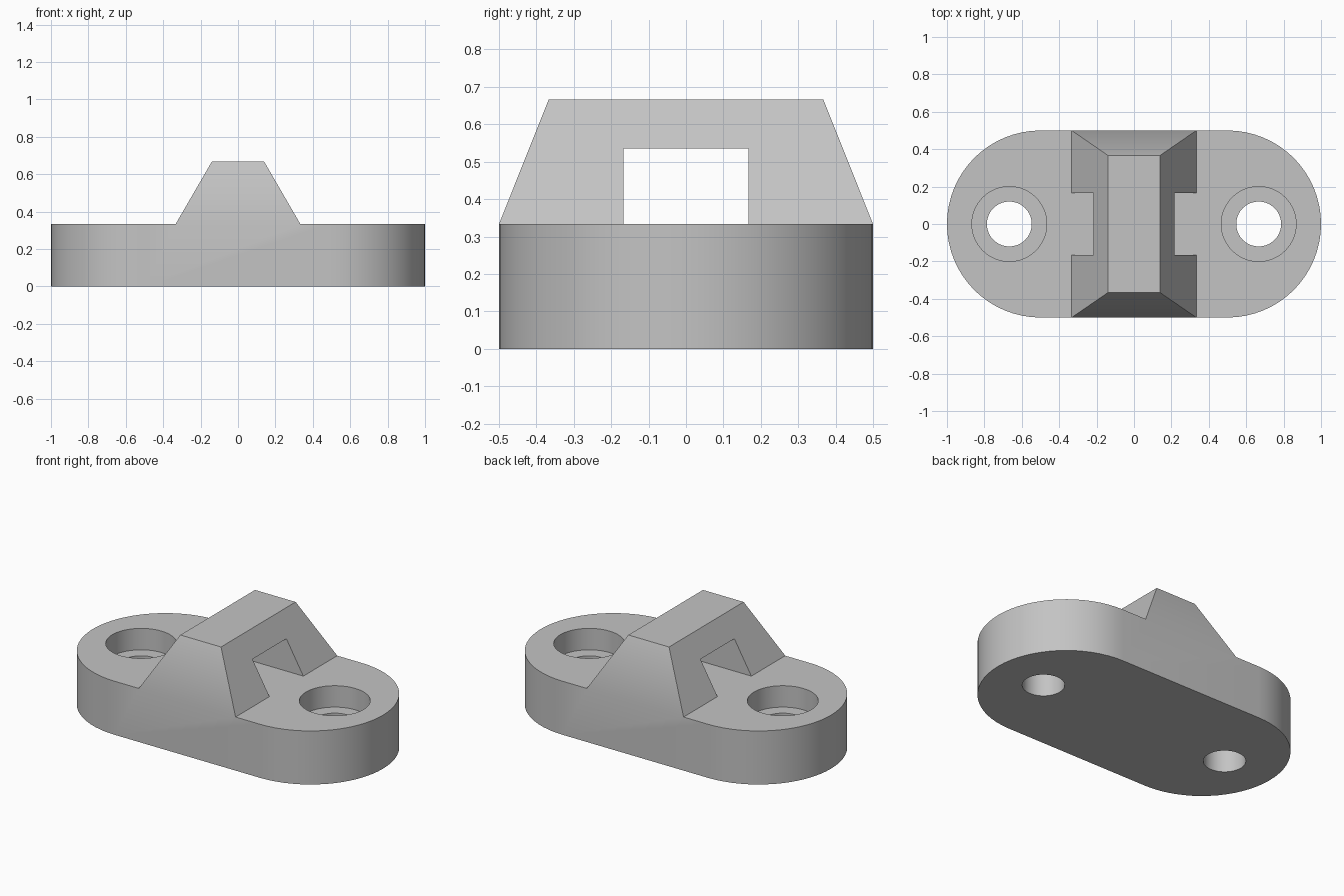
import bpy, bmesh, math
from mathutils import Matrix

old = bpy.data.objects.get("Cube")
if old:
    bpy.data.objects.remove(old, do_unlink=True)

R, BASE_H, TOP_H = 0.5, 1 / 3, 2 / 3       # end radius, plate height, ridge height
FOOT_X, CREST_X, CREST_Y = 1 / 3, 0.14, 0.367
HOLE_X, HOLE_R, BORE_R, BORE_Z = 2 / 3, 0.12, 0.2, 0.2
SLOT_Y, SLOT_Z = 1 / 6, 0.535
ARC = 32

grey = bpy.data.materials.new("light grey")
grey.use_nodes = True
colour = (0.55, 0.55, 0.55, 1)
grey.diffuse_color = colour
grey.node_tree.nodes["Principled BSDF"].inputs["Base Color"].default_value = colour


def add_object(name, bm):
    bmesh.ops.recalc_face_normals(bm, faces=bm.faces)
    mesh = bpy.data.meshes.new(name)
    bm.to_mesh(mesh)
    bm.free()
    obj = bpy.data.objects.new(name, mesh)
    bpy.context.collection.objects.link(obj)
    return obj


def cylinder_cutter(name, x, radius, z0, z1):
    bm = bmesh.new()
    bmesh.ops.create_cone(bm, cap_ends=True, segments=64, radius1=radius, radius2=radius,
                          depth=z1 - z0, matrix=Matrix.Translation((x, 0, (z0 + z1) / 2)))
    return add_object(name, bm)


def box_cutter(name, size, centre):
    bm = bmesh.new()
    bmesh.ops.create_cube(bm, size=1, matrix=Matrix.Translation(centre) @ Matrix.Diagonal((*size, 1)))
    return add_object(name, bm)


# Rounded plate and tapered ridge as one closed shell
bm = bmesh.new()
ends_low, ends_high = [], []
for side in (1, -1):
    points = []
    for i in range(ARC + 1):
        a = math.pi * (i / ARC - 0.5)
        points.append((side * (1 - R + R * math.cos(a)), side * R * math.sin(a)))
    ends_low.append([bm.verts.new((x, y, 0)) for x, y in points])
    ends_high.append([bm.verts.new((x, y, BASE_H)) for x, y in points])

corners = [(1, -1), (1, 1), (-1, 1), (-1, -1)]
foot = [bm.verts.new((sx * FOOT_X, sy * R, BASE_H)) for sx, sy in corners]
crest = [bm.verts.new((sx * CREST_X, sy * CREST_Y, TOP_H)) for sx, sy in corners]

bm.faces.new(ends_low[0] + ends_low[1])
bm.faces.new(crest)
for i in range(4):
    j = (i + 1) % 4
    bm.faces.new((foot[i], foot[j], crest[j], crest[i]))
for k in range(2):
    low, high = ends_low[k], ends_high[k]
    f0, f1, f2 = foot[2 * k], foot[2 * k + 1], foot[(2 * k + 2) % 4]
    for i in range(ARC):
        bm.faces.new((low[i], low[i + 1], high[i + 1], high[i]))
    bm.faces.new(high + [f1, f0])
    bm.faces.new((low[-1], ends_low[1 - k][0], ends_high[1 - k][0], f2, f1, high[-1]))
bracket = add_object("mounting_bracket", bm)
bracket.data.materials.append(grey)

# Strap slot through the ridge, and a counterbored screw hole at each end
cutters = [box_cutter("slot_cutter", (1, 2 * SLOT_Y, SLOT_Z - BASE_H), (0, 0, (SLOT_Z + BASE_H) / 2))]
for side in (1, -1):
    cutters.append(cylinder_cutter("bore_cutter", side * HOLE_X, BORE_R, BORE_Z, 0.5))
    cutters.append(cylinder_cutter("hole_cutter", side * HOLE_X, HOLE_R, -0.1, 0.4))

bpy.ops.object.select_all(action='DESELECT')
bpy.context.view_layer.objects.active = bracket
bracket.select_set(True)
for cutter in cutters:
    cutter.hide_render = True
    cutter.data.materials.append(grey)
    mod = bracket.modifiers.new(cutter.name, 'BOOLEAN')
    mod.operation, mod.solver, mod.object = 'DIFFERENCE', 'EXACT', cutter
    bpy.ops.object.modifier_apply(modifier=mod.name)
    bpy.data.objects.remove(cutter, do_unlink=True)

bpy.ops.object.shade_smooth_by_angle(angle=math.radians(30))
